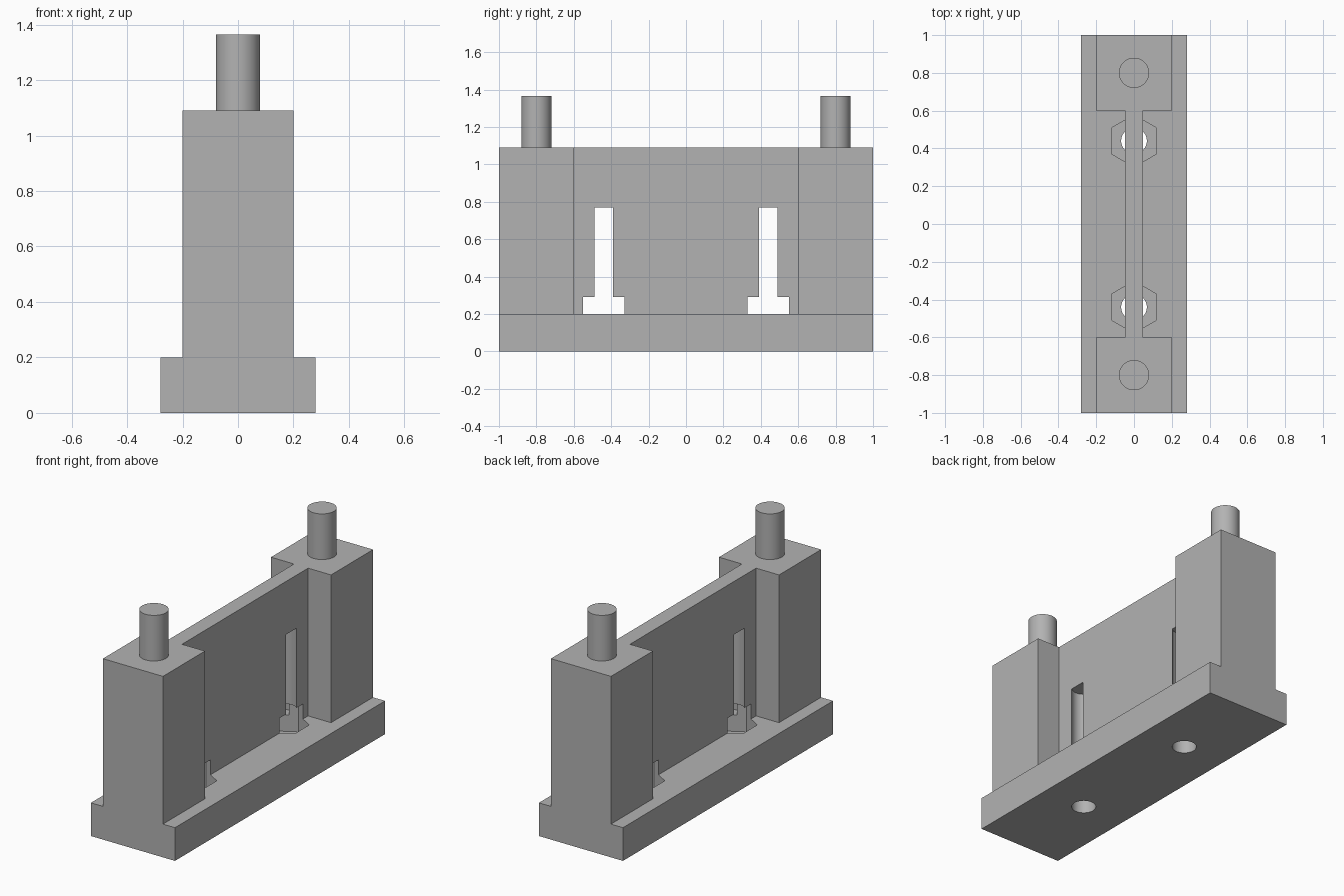
import bpy
import bmesh
from math import sin, cos, tau, radians

cube = bpy.data.objects.get("Cube")
if cube:
    bpy.data.objects.remove(cube, do_unlink=True)

grey = bpy.data.materials.new("plain grey")
grey.use_nodes = True
colour = (0.448, 0.448, 0.448, 1)
grey.diffuse_color = colour
grey.node_tree.nodes["Principled BSDF"].inputs["Base Color"].default_value = colour


def prism(name, outline, z0, z1):
    """Extrude a counter-clockwise outline from z0 up to z1."""
    bm = bmesh.new()
    face = bm.faces.new([bm.verts.new((x, y, z0)) for x, y in outline])
    top = bmesh.ops.extrude_face_region(bm, geom=[face])["geom"]
    for v in top:
        if isinstance(v, bmesh.types.BMVert):
            v.co.z = z1
    bmesh.ops.recalc_face_normals(bm, faces=bm.faces)
    mesh = bpy.data.meshes.new(name)
    bm.to_mesh(mesh)
    bm.free()
    mesh.materials.append(grey)
    obj = bpy.data.objects.new(name, mesh)
    bpy.context.collection.objects.link(obj)
    return obj


def ring(radius, sides, y):
    """Regular polygon with its first corner pointing along +y."""
    return [(-radius * sin(tau * i / sides), y + radius * cos(tau * i / sides))
            for i in range(sides)]


def activate(obj):
    bpy.ops.object.select_all(action="DESELECT")
    obj.select_set(True)
    bpy.context.view_layer.objects.active = obj


def cut(obj, cutter):
    activate(obj)
    mod = obj.modifiers.new("cut", "BOOLEAN")
    mod.operation = "DIFFERENCE"
    mod.solver = "EXACT"
    mod.object = cutter
    bpy.ops.object.modifier_apply(modifier=mod.name)


# Wide base plate
base_half, column_half, wall_half = 0.28, 0.2, 0.047
base_top, body_top = 0.2, 1.09
base = prism("base_plate", [(-base_half, -1), (base_half, -1),
                            (base_half, 1), (-base_half, 1)], 0, base_top)

# End columns joined by a thin wall, as one I-shaped outline
right_edge = [(column_half, -1), (column_half, -0.6), (wall_half, -0.6),
              (wall_half, 0.6), (column_half, 0.6), (column_half, 1)]
left_edge = [(-x, y) for x, y in reversed(right_edge)]
body = prism("columns_and_wall", right_edge + left_edge, base_top, body_top)

# Bolt holes and hexagonal nut pockets through base and wall
for y in (-0.44, 0.44):
    for outline, z0, z1 in ((ring(0.068, 48, y), -0.1, 0.77),
                            (ring(0.1375, 6, y), 0.1, 0.29)):
        cutter = prism("hole_cutter", outline, z0, z1)
        cutter.hide_render = True
        cut(base, cutter)
        cut(body, cutter)
        bpy.data.objects.remove(cutter, do_unlink=True)

# Round pins on top of the columns
pins = [prism(name, ring(0.08, 48, y), body_top - 0.02, 1.365)
        for name, y in (("front_pin", -0.8), ("back_pin", 0.8))]

for obj in [base, body] + pins:
    activate(obj)
    bpy.ops.object.shade_smooth_by_angle(angle=radians(30))
